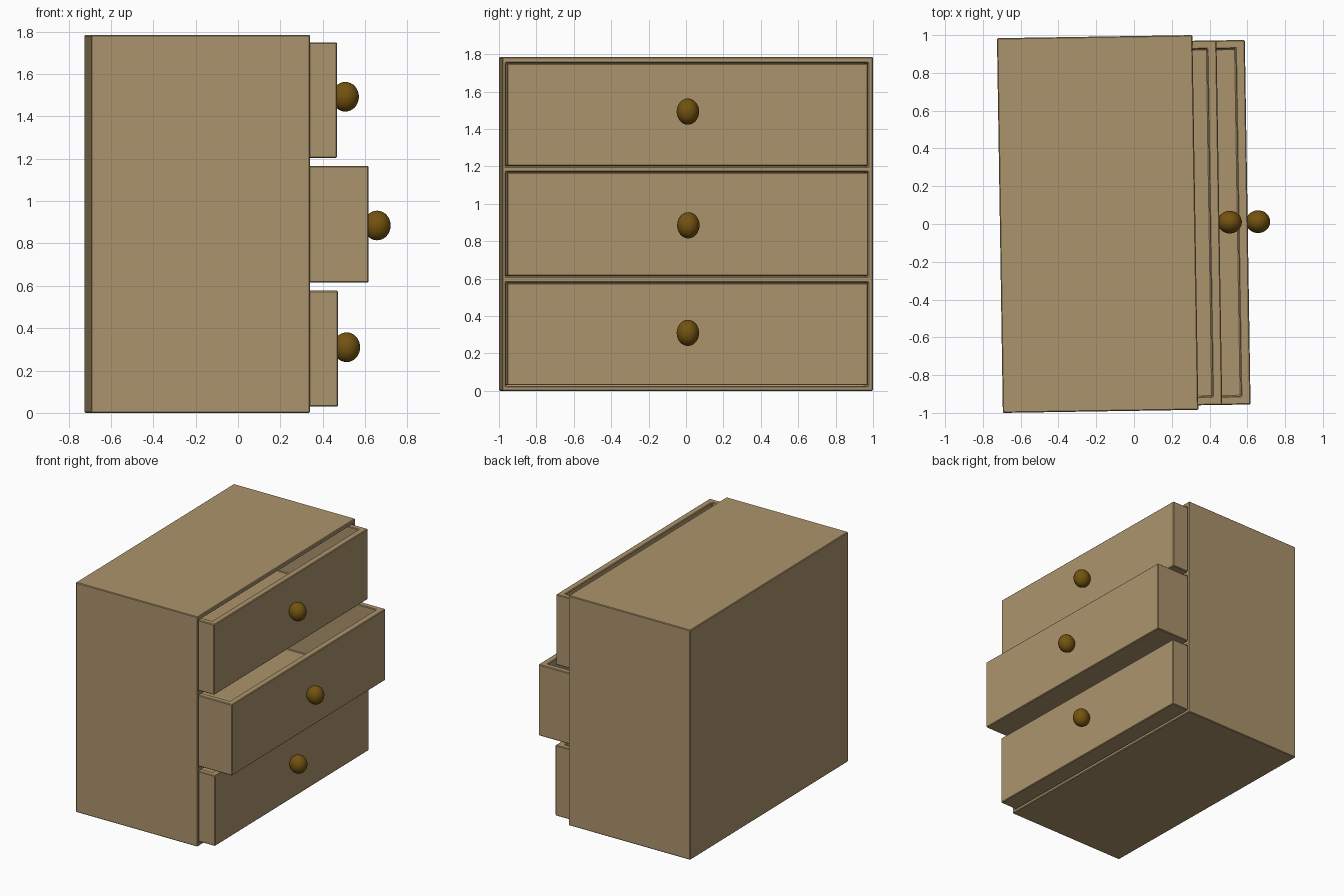
import bpy, bmesh, math
from mathutils import Matrix, Vector

old = bpy.data.objects.get("Cube")
if old:
    bpy.data.objects.remove(old, do_unlink=True)

TURN = Matrix.Rotation(math.radians(0.9), 4, 'Z')   # slight turn of the whole chest
BODY_LO, BODY_HI = (-0.71, -0.989, 0), (0.325, 0.995, 1.785)
HALF = 0.965                                        # half width of a drawer
LENGTH = 0.96                                       # depth of a drawer
GAP = 0.003


def material(name, rgb):
    mat = bpy.data.materials.new(name)
    mat.use_nodes = True
    mat.diffuse_color = (*rgb, 1)
    mat.node_tree.nodes["Principled BSDF"].inputs["Base Color"].default_value = (*rgb, 1)
    return mat


wood = material("light wood", (0.41, 0.295, 0.15))
dark = material("dark brass", (0.17, 0.085, 0.005))


def add_box(bm, lo, hi):
    lo, hi = Vector(lo), Vector(hi)
    size = Matrix.Diagonal((*(hi - lo), 1))
    return bmesh.ops.create_cube(bm, size=1, matrix=Matrix.Translation((lo + hi) / 2) @ size)["verts"]


def finish(bm, name, mat):
    mesh = bpy.data.meshes.new(name)
    bm.to_mesh(mesh)
    bm.free()
    obj = bpy.data.objects.new(name, mesh)
    obj.matrix_world = TURN
    mesh.materials.append(mat)
    bpy.context.collection.objects.link(obj)
    return obj


def bevel(obj, width):
    mod = obj.modifiers.new("soft edges", 'BEVEL')
    mod.width, mod.segments, mod.limit_method = width, 1, 'ANGLE'


def hollow_box(name, lo, hi, pocket_lo, pocket_hi):
    """Box with one pocket cut out of it by a hidden cutter."""
    bm = bmesh.new()
    add_box(bm, lo, hi)
    box = finish(bm, name, wood)
    bm = bmesh.new()
    for a, b in zip(pocket_lo, pocket_hi):
        add_box(bm, a, b)
    cutter = finish(bm, name + "_cutter", wood)
    cutter.hide_render = True
    cutter.hide_viewport = True
    cutter.display_type = 'WIRE'
    mod = box.modifiers.new("hollow", 'BOOLEAN')
    mod.object, mod.operation, mod.solver = cutter, 'DIFFERENCE', 'EXACT'
    bevel(box, 0.005)
    return box


# Drawers: name, bottom, top, front face position, knob height
drawers = [("bottom", 0.03, 0.577, 0.458, 0.31),
           ("middle", 0.615, 1.167, 0.602, 0.885),
           ("top", 1.203, 1.75, 0.452, 1.493)]

# Cabinet with three openings towards +x
hollow_box("cabinet", BODY_LO, BODY_HI,
           [(-0.67, -HALF - GAP, d[1] - GAP) for d in drawers],
           [(0.5, HALF + GAP, d[2] + GAP) for d in drawers])

for name, low, high, front, knob_z in drawers:
    # Open tray
    hollow_box(name + "_drawer", (front - LENGTH, -HALF, low), (front, HALF, high),
               [(front - LENGTH + 0.045, -HALF + 0.045, low + 0.045)],
               [(front - 0.05, HALF - 0.045, high + 0.1)])
    # Round knob
    bm = bmesh.new()
    shape = Matrix.Translation((front + 0.055, 0.002, knob_z)) @ Matrix.Diagonal((0.064, 0.06, 0.07, 1))
    bmesh.ops.create_uvsphere(bm, u_segments=32, v_segments=16, radius=1, matrix=shape)
    for face in bm.faces:
        face.smooth = True
    finish(bm, name + "_knob", dark)
